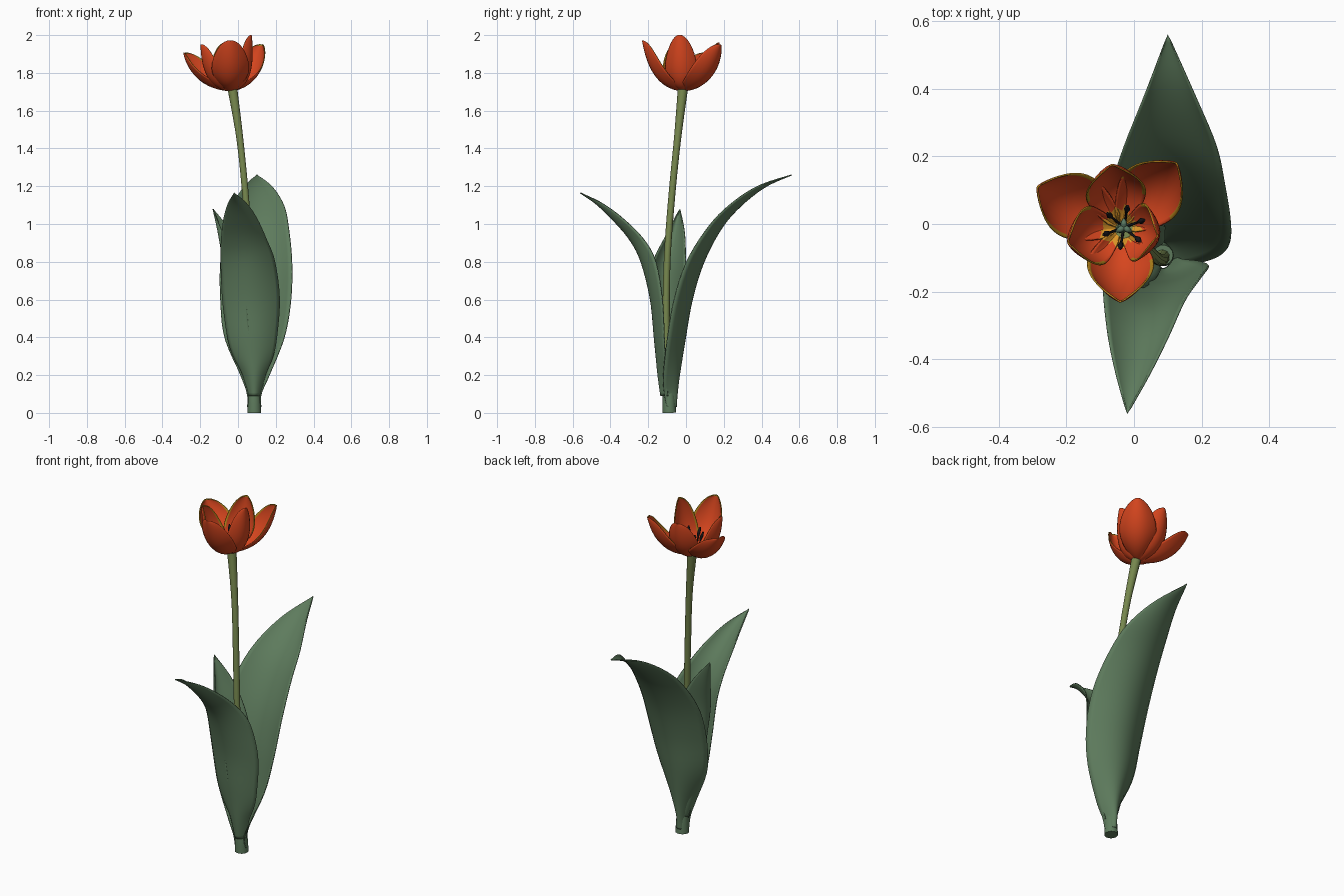
import bpy, bmesh, math
from mathutils import Vector

if "Cube" in bpy.data.objects:
    bpy.data.objects.remove(bpy.data.objects["Cube"])


def material(name, rgb):
    m = bpy.data.materials.new(name)
    m.diffuse_color = (*rgb, 1)
    m.use_nodes = True
    m.node_tree.nodes["Principled BSDF"].inputs["Base Color"].default_value = m.diffuse_color
    return m


LEAF = material("leaf green", (0.112, 0.2, 0.11))
STEM = material("stem green", (0.18, 0.24, 0.075))
RED = material("petal orange red", (0.67, 0.06, 0.013))
EDGE = material("petal edge gold", (0.42, 0.21, 0.01))
YELLOW = material("petal base yellow", (0.70, 0.30, 0.02))
BLACK = material("stamen black", (0.008, 0.008, 0.01))
PISTIL = material("pistil green", (0.10, 0.19, 0.12))


def spline(rows, u):
    """Catmull-Rom interpolation of equal-length tuples, u in 0..1."""
    n = len(rows) - 1
    i = min(int(u * n), n - 1)
    f = u * n - i
    p0, p1, p2, p3 = (rows[max(0, min(n, i + k))] for k in (-1, 0, 1, 2))
    return [0.5 * (2 * b + (c - a) * f + (2 * a - 5 * b + 4 * c - d) * f * f
                   + (3 * b - a - 3 * c + d) * f ** 3)
            for a, b, c, d in zip(p0, p1, p2, p3)]


def sheet(name, point, us, ss, mats, thickness, rule=None, shift=0):
    """Thin curved blade: point(u, s) sampled over a grid, then thickened.
    The inner side and the rim use material slots moved up by shift."""
    bm = bmesh.new()
    grid = [[bm.verts.new(point(u, s)) for s in ss] for u in us]
    for i in range(len(us) - 1):
        for j in range(len(ss) - 1):
            f = bm.faces.new((grid[i][j], grid[i][j + 1],
                              grid[i + 1][j + 1], grid[i + 1][j]))
            f.smooth = True
            if rule:
                f.material_index = rule(i, j)
    bmesh.ops.remove_doubles(bm, verts=bm.verts, dist=1e-5)
    bmesh.ops.dissolve_degenerate(bm, edges=bm.edges, dist=1e-6)
    me = bpy.data.meshes.new(name)
    bm.to_mesh(me)
    bm.free()
    for m in mats:
        me.materials.append(m)
    ob = bpy.data.objects.new(name, me)
    bpy.context.collection.objects.link(ob)
    sol = ob.modifiers.new("thickness", 'SOLIDIFY')
    sol.thickness = thickness
    sol.offset = 0
    sol.material_offset = shift
    sol.material_offset_rim = shift
    return ob


def tube(name, pts, radii, mat, sides=16):
    """Round tapered tube through points."""
    cu = bpy.data.curves.new(name, 'CURVE')
    cu.dimensions = '3D'
    cu.bevel_depth = 1
    cu.bevel_resolution = sides // 4 - 1
    cu.use_fill_caps = True
    sp = cu.splines.new('POLY')
    n = 24
    sp.points.add(n)
    rows = [(*p, r) for p, r in zip(pts, radii)]
    for i in range(n + 1):
        x, y, z, r = spline(rows, i / n)
        sp.points[i].co = (x, y, z, 1)
        sp.points[i].radius = r
    sp.use_smooth = True
    cu.materials.append(mat)
    ob = bpy.data.objects.new(name, cu)
    bpy.context.collection.objects.link(ob)
    return ob


# Stem and the leaf sheath around its foot
tube("stem", [(0.085, -0.095, 0.01), (0.08, -0.105, 0.4), (0.065, -0.1, 0.8),
              (0.04, -0.075, 1.15), (0.01, -0.045, 1.45), (-0.03, -0.016, 1.72)],
     [0.024, 0.02, 0.018, 0.018, 0.019, 0.027], STEM)
tube("leaf_sheath", [(0.086, -0.088, 0), (0.086, -0.09, 0.06), (0.086, -0.092, 0.13)],
     [0.037, 0.035, 0.03], LEAF, 24)

# Leaves; rows: height, middle depth, edge depth, left edge, right edge, far edge tilt
back_leaf = [(0.03, -0.052, -0.1, 0.051, 0.121, 0), (0.1, -0.047, -0.115, 0.05, 0.122, 0),
             (0.2, -0.035, -0.12, 0.015, 0.165, 0), (0.4, -0.003, -0.098, -0.07, 0.245, 0),
             (0.6, 0.033, -0.063, -0.092, 0.28, 0), (0.8, 0.095, 0.003, -0.092, 0.285, 0),
             (0.98, 0.19, 0.115, -0.065, 0.268, 0), (1.1, 0.295, 0.23, -0.028, 0.243, 0),
             (1.2, 0.425, 0.38, 0.032, 0.18, 0), (1.26, 0.56, 0.56, 0.10, 0.10, 0)]
front_leaf = [(0.09, -0.133, -0.095, 0.051, 0.121, 0), (0.2, -0.148, -0.105, 0.025, 0.145, 0),
              (0.3, -0.158, -0.11, -0.025, 0.185, 0), (0.4, -0.168, -0.115, -0.055, 0.205, 0),
              (0.6, -0.188, -0.125, -0.082, 0.22, 0), (0.8, -0.238, -0.16, -0.09, 0.195, 0),
              (0.92, -0.3, -0.225, -0.088, 0.15, 0), (1.03, -0.395, -0.335, -0.075, 0.1, 0),
              (1.11, -0.48, -0.445, -0.052, 0.045, 0), (1.165, -0.56, -0.56, -0.02, -0.02, 0)]
side_leaf = [(0.1, 0.055, 0.08, -0.13, -0.06, 0), (0.25, 0.01, 0.075, -0.145, -0.045, 0.015),
             (0.4, -0.025, 0.06, -0.167, -0.02, 0.03), (0.6, -0.055, 0.04, -0.183, -0.005, 0.05),
             (0.78, -0.075, -0.005, -0.18, -0.003, 0.06), (0.95, -0.1, -0.08, -0.1, -0.008, 0.05),
             (1.08, -0.132, -0.132, -0.033, -0.033, 0)]


def leaf(name, rows, sideways=False):
    def point(u, s):
        z, mid, edge, lo, hi, tilt = spline(rows, u)
        across = (lo + hi) / 2 + s * (hi - lo) / 2
        depth = mid + (edge - mid) * s * s + tilt * (s + s * s) / 2
        return (depth, across, z) if sideways else (across, depth, z)
    sheet(name, point, [i / 40 for i in range(41)],
          [j / 8 - 1 for j in range(17)], [LEAF], 0.006)


leaf("back_leaf", back_leaf)
leaf("front_leaf", front_leaf)
leaf("side_leaf", side_leaf, True)

# Petals: tip, half width, bulge of the middle line
BASE = Vector((-0.04, -0.015, 1.705))
petals = {
    "outer_petal_front": ((-0.04, -0.23, 1.97), 0.102, 0.80),
    "outer_petal_left": ((-0.285, 0.11, 1.905), 0.102, 0.75),
    "outer_petal_right": ((0.125, 0.18, 1.95), 0.102, 0.80),
    "inner_petal_back": ((-0.065, 0.175, 1.96), 0.092, 0.95),
    "inner_petal_left": ((-0.195, -0.055, 1.95), 0.092, 0.95),
    "inner_petal_right": ((0.07, -0.035, 2.0), 0.09, 1.25),
}


def petal_point(tip, half, bulge):
    tip = Vector(tip)
    out = Vector((tip.x - BASE.x, tip.y - BASE.y, 0))
    ctrl = BASE + out * bulge + Vector((0, 0, 0.01))
    side = Vector((-out.y, out.x, 0)).normalized()

    def point(u, s):
        mid = BASE * (1 - u) ** 2 + ctrl * 2 * u * (1 - u) + tip * u * u
        tan = ((ctrl - BASE) * (1 - u) + (tip - ctrl) * u).normalized()
        inward = tan.cross(side)
        if inward.dot(out) > 0:
            inward = -inward
        w = half * 1.06 * math.sqrt(max(0, 1 - u ** 4)) * (1 - (1 - u) ** 3) ** 0.6
        return mid + side * (s * w) + inward * (0.62 * w * s * s)
    return point


ROWS = [math.sin(math.pi / 2 * i / 26) for i in range(27)]
COLS = [-1, -0.92, -0.8, -0.6, -0.4, -0.2, 0, 0.2, 0.4, 0.6, 0.8, 0.92, 1]


def petal_rule(i, j):
    """0 plain, 1 gold border, 2 yellow foot (the last two show inside only)."""
    if i >= 23 or (j in (0, len(COLS) - 2) and i > 7):
        return 1
    return 2 if i < (3 if 3 <= j <= 8 else 2) else 0


for name, (tip, half, bulge) in petals.items():
    sheet(name, petal_point(tip, half, bulge), ROWS, COLS,
          [RED, RED, RED, RED, EDGE, YELLOW], 0.005, petal_rule, 3)

# Stamens
for k in range(6):
    a = math.radians(20 + 60 * k)
    d = Vector((math.cos(a), math.sin(a), 0))
    c = BASE + Vector((0.01, 0.005, 0))

    def at(r, h):
        return c + d * r + Vector((0, 0, h))
    tube("stamen_filament", [at(0.01, 0.01), at(0.035, 0.045), at(0.05, 0.09)],
         [0.004, 0.004, 0.003], BLACK, 8)
    tube("stamen_anther", [at(0.048, 0.085), at(0.056, 0.11), at(0.064, 0.135)],
         [0.006, 0.009, 0.004], BLACK, 8)

# Pistil with three-lobed top
top = BASE + Vector((0.01, 0.005, 0.095))
tube("pistil", [BASE, (BASE + top) / 2, top], [0.014, 0.013, 0.012], PISTIL, 12)
for k in range(3):
    a = math.radians(90 + 120 * k)
    d = Vector((math.cos(a), math.sin(a), 0))
    tube("pistil_lobe", [top, top + d * 0.013 + Vector((0, 0, 0.006)), top + d * 0.025],
         [0.009, 0.009, 0.004], PISTIL, 8)
